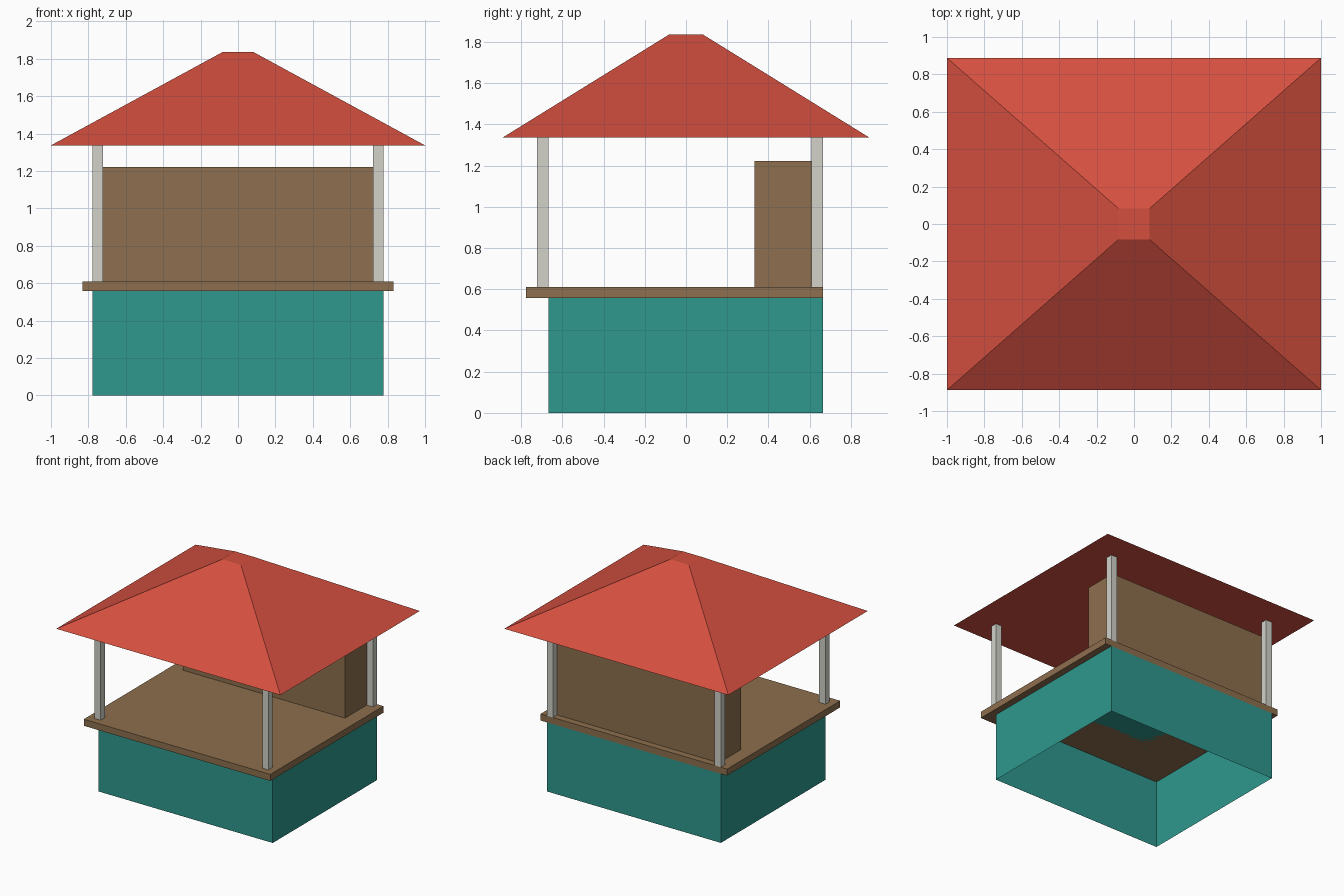
import bpy
import bmesh

default = bpy.data.objects.get("Cube")
if default:
    bpy.data.objects.remove(default, do_unlink=True)


def material(name, rgb):
    """Flat material from 0-255 display values, stored as linear."""
    lin = [((c / 255 + 0.055) / 1.055) ** 2.4 for c in rgb]
    mat = bpy.data.materials.new(name)
    mat.use_nodes = True
    mat.diffuse_color = (*lin, 1)
    mat.node_tree.nodes["Principled BSDF"].inputs["Base Color"].default_value = (*lin, 1)
    return mat


teal = material("teal paint", (46, 152, 141))
wood = material("brown wood", (141, 111, 78))
white = material("off white", (210, 210, 202))
red = material("red roof", (212, 79, 63))


def box(name, mat, x, y, z, top_scale=(1, 1), open_bottom=False):
    """Box between (min, max) ranges; top_scale tapers the upper face."""
    bm = bmesh.new()
    bmesh.ops.create_cube(bm, size=1)
    if open_bottom:
        bottom = [f for f in bm.faces if f.normal.z < -0.5]
        bmesh.ops.delete(bm, geom=bottom, context="FACES_ONLY")
    for v in bm.verts:
        sx, sy = top_scale if v.co.z > 0 else (1, 1)
        v.co.x = sum(x) / 2 + v.co.x * (x[1] - x[0]) * sx
        v.co.y = sum(y) / 2 + v.co.y * (y[1] - y[0]) * sy
        v.co.z = sum(z) / 2 + v.co.z * (z[1] - z[0])
    mesh = bpy.data.meshes.new(name)
    bm.to_mesh(mesh)
    bm.free()
    mesh.materials.append(mat)
    obj = bpy.data.objects.new(name, mesh)
    bpy.context.collection.objects.link(obj)
    return obj


BACK = 0.665
COUNTER_Z, DECK_Z, EAVES_Z = 0.557, 0.61, 1.337

# Hollow base, open underneath
box("base", teal, (-0.777, 0.777), (-0.667, BACK), (0, COUNTER_Z), open_bottom=True)

# Counter overhanging the front and sides
box("counter", wood, (-0.832, 0.832), (-0.777, BACK), (COUNTER_Z, DECK_Z))

# Cabinet between the rear posts
box("back_cabinet", wood, (-0.722, 0.722), (0.333, 0.61), (DECK_Z, 1.222))

# Corner posts
for row, y in (("front", (-0.722, -0.667)), ("back", (0.61, BACK))):
    for side, x in (("right", (-0.777, -0.722)), ("left", (0.722, 0.777))):
        box(f"{row}_{side}_post", white, x, y, (DECK_Z, EAVES_Z))

# Hipped roof with a small flat top
box("roof", red, (-1, 1), (-0.888, 0.888), (EAVES_Z, 1.835),
    top_scale=(0.084, 0.094))
